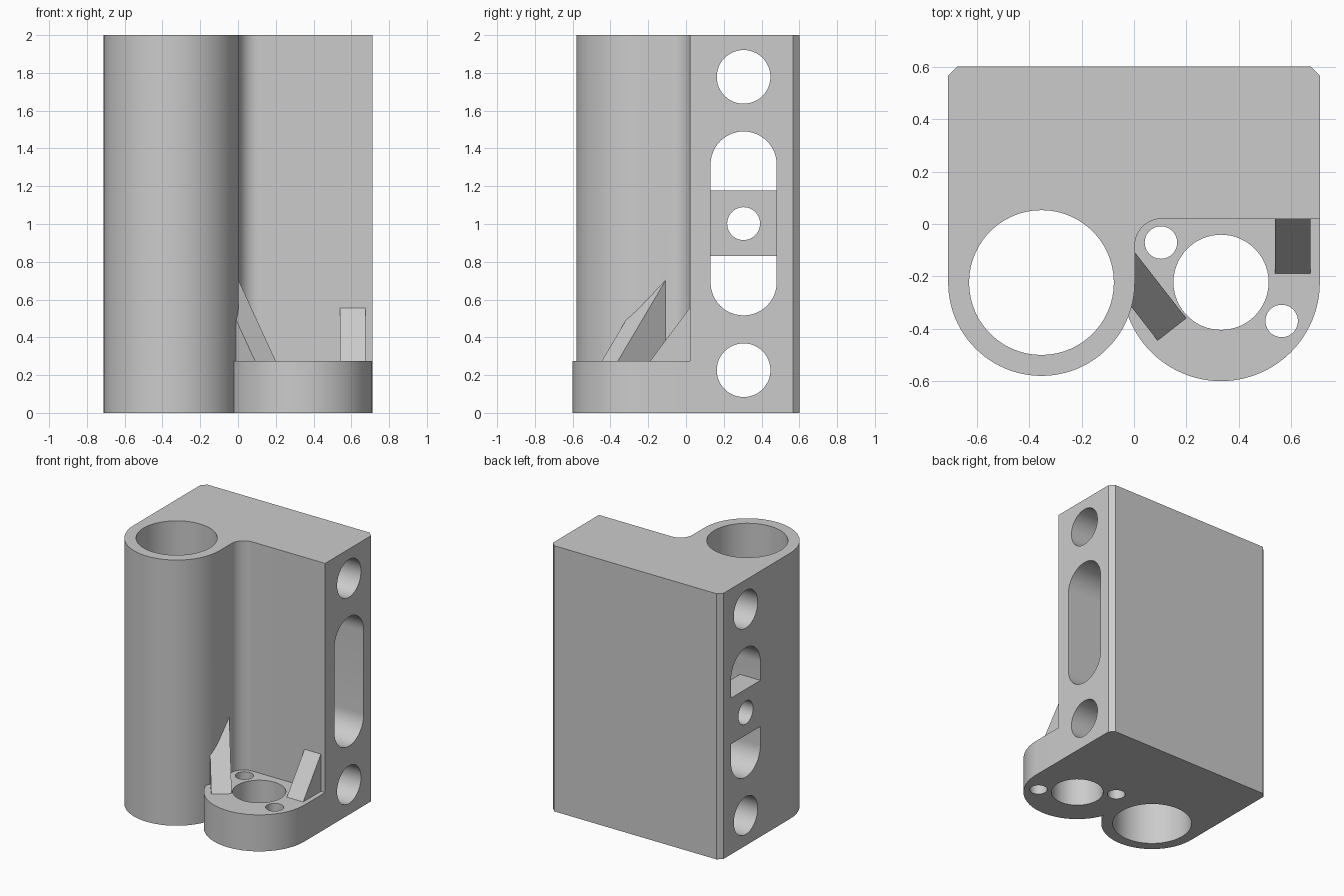
import bpy
import bmesh
from math import cos, sin, radians
from mathutils import Matrix, Vector

cube = bpy.data.objects.get("Cube")
if cube:
    bpy.data.objects.remove(cube, do_unlink=True)

grey = bpy.data.materials.new("plain grey")
grey.use_nodes = True
grey.diffuse_color = (0.6, 0.6, 0.6, 1)
grey.node_tree.nodes["Principled BSDF"].inputs["Base Color"].default_value = (0.6, 0.6, 0.6, 1)


def arc(cx, cy, r, start, end, steps):
    angles = [radians(start + (end - start) * i / steps) for i in range(steps + 1)]
    return [(cx + r * cos(a), cy + r * sin(a)) for a in angles]


def prism(name, outline, low, high, frame=Matrix()):
    """Extrude a 2D outline along the frame's third axis."""
    bm = bmesh.new()
    face = bm.faces.new([bm.verts.new((u, v, low)) for u, v in outline])
    top = bmesh.ops.extrude_face_region(bm, geom=[face])["geom"]
    moved = [g for g in top if isinstance(g, bmesh.types.BMVert)]
    bmesh.ops.translate(bm, verts=moved, vec=(0, 0, high - low))
    bm.transform(frame)
    bmesh.ops.recalc_face_normals(bm, faces=bm.faces)
    mesh = bpy.data.meshes.new(name)
    bm.to_mesh(mesh)
    bm.free()
    mesh.materials.append(grey)
    obj = bpy.data.objects.new(name, mesh)
    bpy.context.collection.objects.link(obj)
    return obj


def combine(target, tool, operation):
    tool.hide_render = True
    mod = target.modifiers.new("combine", "BOOLEAN")
    mod.operation = operation
    mod.solver = "EXACT"
    mod.object = tool
    bpy.context.view_layer.objects.active = target
    bpy.ops.object.modifier_apply(modifier=mod.name)
    bpy.data.objects.remove(tool, do_unlink=True)


def wedge(name, foot, direction, width, run):
    """Rib sloping up from its foot along a horizontal direction."""
    d = Vector((direction[0], direction[1], 0)).normalized()
    up = Vector((0, 0, 1))
    frame = Matrix((d, up, d.cross(up))).transposed().to_4x4()
    frame.translation = (foot[0], foot[1], PLATE_TOP)
    slope = 1.335
    outline = [(0, 0), (0, -0.05), (run, -0.05), (run, run * slope)]
    return prism(name, outline, -width / 2, width / 2, frame)


HALF, WALL_Y, PLATE_TOP = 0.711, 0.02, 0.275
TUBE = (-0.354, -0.224)
SEAT = (0.333, -0.223)
SIDE_Y = 0.305

# Block with chamfered back corners, round tube side and inner fillet
outline = [(HALF, WALL_Y), (HALF, 0.567), (0.676, 0.602), (-0.676, 0.602), (-HALF, 0.567)]
outline += arc(*TUBE, 0.357, 180, 360, 48)
outline += arc(0.106, -0.083, 0.103, 180, 90, 16)
body = prism("bracket_body", outline, 0, 2)

# Rounded base plate
outline = [(HALF, 0.1)] + arc(*SEAT, 0.378, 0, -180, 48) + [(-0.045, 0.1)]
combine(body, prism("base_plate", outline, 0, PLATE_TOP), "UNION")

# Stiffening ribs
combine(body, wedge("corner_rib", (0.145, -0.403), (-0.615, 0.789), 0.139, 0.327), "UNION")
combine(body, wedge("wall_rib", (0.608, -0.19), (0, 1), 0.136, 0.21), "UNION")

# Vertical bores: tube, plate opening and screw holes
bores = [(*TUBE, 0.277, 2.1), (*SEAT, 0.182, 0.3),
         (0.103, -0.071, 0.062, 0.3), (0.565, -0.371, 0.062, 0.3)]
for x, y, r, top in bores:
    combine(body, prism("bore", arc(x, y, r, 0, 354, 59), -0.1, top), "DIFFERENCE")

# Sideways openings: outline in y and z, extruded along x
side = Matrix(((0, 0, 1, 0), (1, 0, 0, 0), (0, 1, 0, 0), (0, 0, 0, 1)))
for z in (0.226, 1.779):
    combine(body, prism("side_hole", arc(SIDE_Y, z, 0.142, 0, 352.5, 47), -1, 1, side), "DIFFERENCE")
slot = arc(SIDE_Y, 1.315, 0.175, 0, 180, 24) + arc(SIDE_Y, 0.691, 0.175, 180, 360, 24)
combine(body, prism("slot", slot, -1, 1, side), "DIFFERENCE")

# Bridge across the slot with its own small hole
bridge = [(0.12, 0.83), (0.49, 0.83), (0.49, 1.177), (0.12, 1.177)]
combine(body, prism("slot_bridge", bridge, -HALF, -0.54, side), "UNION")
combine(body, prism("bridge_hole", arc(SIDE_Y, 1.002, 0.087, 0, 352.5, 47), -1, -0.4, side), "DIFFERENCE")

# Smooth round walls, crisp edges
bpy.ops.object.select_all(action="DESELECT")
body.select_set(True)
bpy.context.view_layer.objects.active = body
bpy.ops.object.shade_smooth_by_angle(angle=radians(25))
